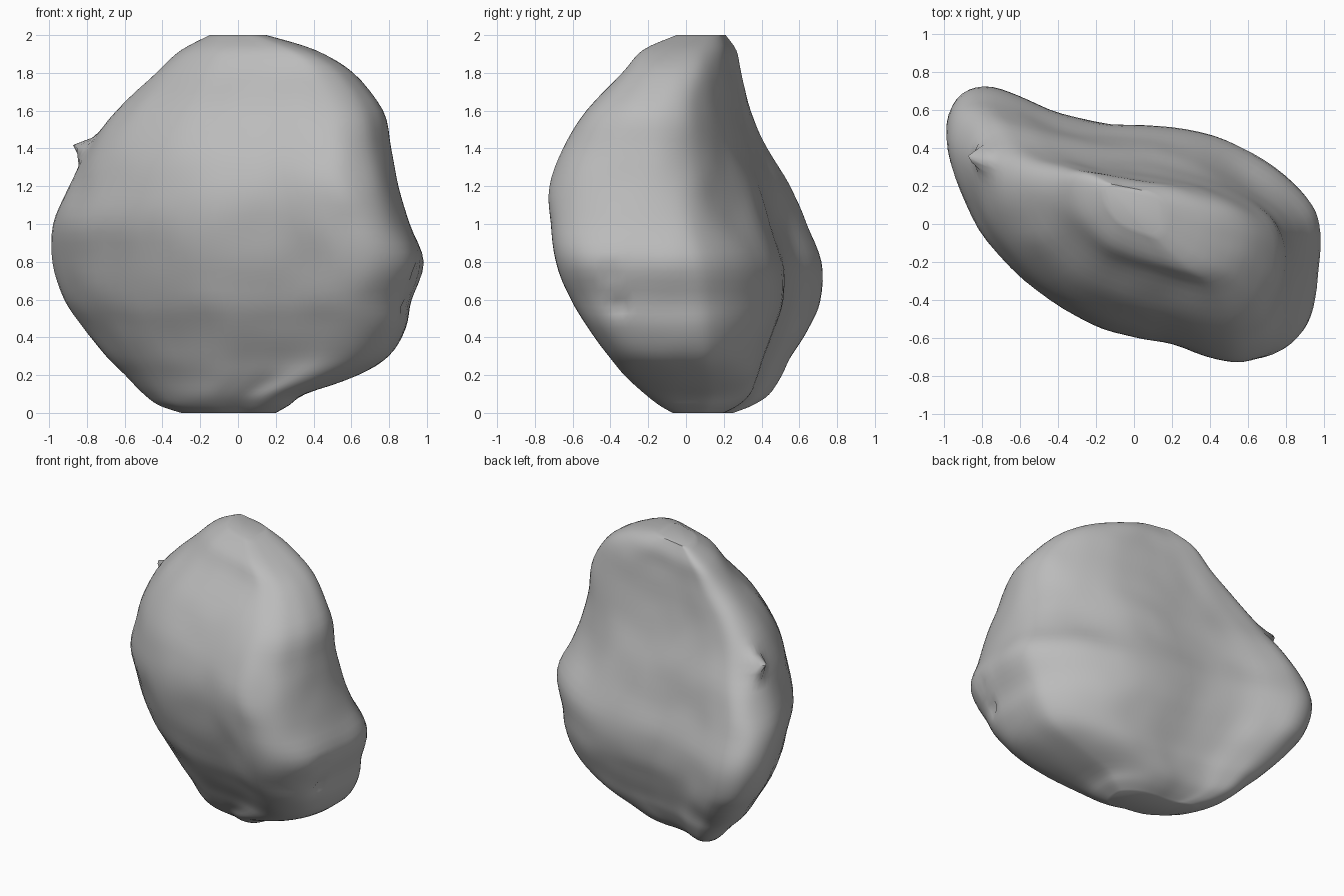
import bpy, bmesh, math
from mathutils import Vector, noise

cube = bpy.data.objects.get("Cube")
if cube:
    bpy.data.objects.remove(cube)

# Horizontal outlines, anticlockwise from the left end: belly and shoulder
BELLY = [(-.98, .5), (-.91, .24), (-.76, -.06), (-.5, -.32), (-.2, -.52),
         (.05, -.59), (.3, -.63), (.55, -.72), (.73, -.72), (.87, -.63),
         (.95, -.47), (.98, -.25), (.98, -.02), (.92, .12), (.75, .29),
         (.5, .43), (.2, .5), (-.12, .52), (-.4, .58), (-.62, .68),
         (-.8, .73), (-.93, .67)]
SHOULDER = [(-.64, .22), (-.6, .06), (-.5, -.1), (-.31, -.28), (-.1, -.38),
            (.06, -.43), (.2, -.47), (.38, -.52), (.52, -.53), (.64, -.47),
            (.71, -.36), (.75, -.24), (.76, -.1), (.71, .03), (.6, .13),
            (.44, .21), (.24, .27), (0, .31), (-.22, .34), (-.4, .37),
            (-.54, .38), (-.62, .33)]

# Height, x extent, y extent of the rock at that level
LEVELS = [(0, -.3, .2, -.07, .25), (.04, -.42, .27, -.14, .35),
          (.1, -.5, .36, -.22, .44), (.2, -.6, .63, -.33, .51),
          (.3, -.7, .8, -.41, .56), (.45, -.82, .89, -.52, .65),
          (.6, -.92, .92, -.61, .71), (.8, -.98, .98, -.69, .72),
          (1, -.98, .91, -.72, .64), (1.2, -.89, .85, -.72, .55),
          (1.4, -.79, .81, -.65, .43), (1.6, -.64, .77, -.53, .345),
          (1.8, -.43, .61, -.34, .29), (1.92, -.3, .41, -.23, .265),
          (2, -.15, .15, -.05, .21)]

# Dents and bumps: centre, push, radius
MARKS = [((.6, .25, 1.1), (-.03, -.03, 0), .22),
         ((-.78, .35, 1.4), (-.1, .01, .02), .06),
         ((.93, -.4, .74), (-.03, .02, 0), .035),
         ((.88, -.36, .56), (-.03, .02, 0), .035)]


def spline(points, steps, closed):
    """Catmull-Rom curve through tuples of any size."""
    pts = [Vector(p) for p in points]
    n = len(pts)
    get = (lambda i: pts[i % n]) if closed else (lambda i: pts[max(0, min(n - 1, i))])
    out = []
    for i in range(n if closed else n - 1):
        a, b, c, d = (get(i + k) for k in (-1, 0, 1, 2))
        for s in range(steps):
            t = s / steps
            out.append(b + (c - a) * (t / 2) + (a * 2 - b * 5 + c * 4 - d) * (t * t / 2)
                       + (b * 3 - a - c * 3 + d) * (t ** 3 / 2))
    return out if closed else out + [pts[-1]]


def unit_ring(outline):
    """Smooth closed outline scaled to the unit square."""
    ring = spline(outline, 4, True)
    lo = [min(p[k] for p in ring) for k in (0, 1)]
    hi = [max(p[k] for p in ring) for k in (0, 1)]
    return [Vector([(p[k] - lo[k]) / (hi[k] - lo[k]) for k in (0, 1)]) for p in ring]


def weather(p):
    """Move one surface point by the dents, bumps and fine unevenness."""
    q = p.copy()
    for centre, push, radius in MARKS:
        q += Vector(push) * math.exp(-((p - Vector(centre)).length / radius) ** 2)
    ends = max(0, min(1, p.z * 6, (2 - p.z) * 6))
    return q + noise.noise_vector(p * 5) * .007 * ends


# Stone body lofted from stacked outlines
belly, shoulder = unit_ring(BELLY), unit_ring(SHOULDER)
bm = bmesh.new()
rows = []
for z, left, right, front, back in spline(LEVELS, 4, False):
    t = max(0, min(1, (z - .8) / .8))
    t = t * t * (3 - 2 * t)
    row = []
    for low, high in zip(belly, shoulder):
        u, v = low.lerp(high, t)
        p = Vector((left + u * (right - left), front + v * (back - front), z))
        row.append(bm.verts.new(weather(p)))
    rows.append(row)
count = len(belly)
for a, b in zip(rows, rows[1:]):
    for i in range(count):
        j = (i + 1) % count
        bm.faces.new((a[i], a[j], b[j], b[i]))
bm.faces.new(rows[0][::-1])
bm.faces.new(rows[-1])
bmesh.ops.recalc_face_normals(bm, faces=bm.faces)
mesh = bpy.data.meshes.new("rock")
bm.to_mesh(mesh)
bm.free()
rock = bpy.data.objects.new("rock", mesh)
bpy.context.collection.objects.link(rock)

# Plain grey stone
stone = bpy.data.materials.new("stone grey")
stone.use_nodes = True
grey = (.5, .5, .5, 1)
stone.diffuse_color = grey
stone.node_tree.nodes["Principled BSDF"].inputs["Base Color"].default_value = grey
mesh.materials.append(stone)

bpy.context.view_layer.objects.active = rock
rock.select_set(True)
bpy.ops.object.shade_smooth_by_angle(angle=math.radians(50))
